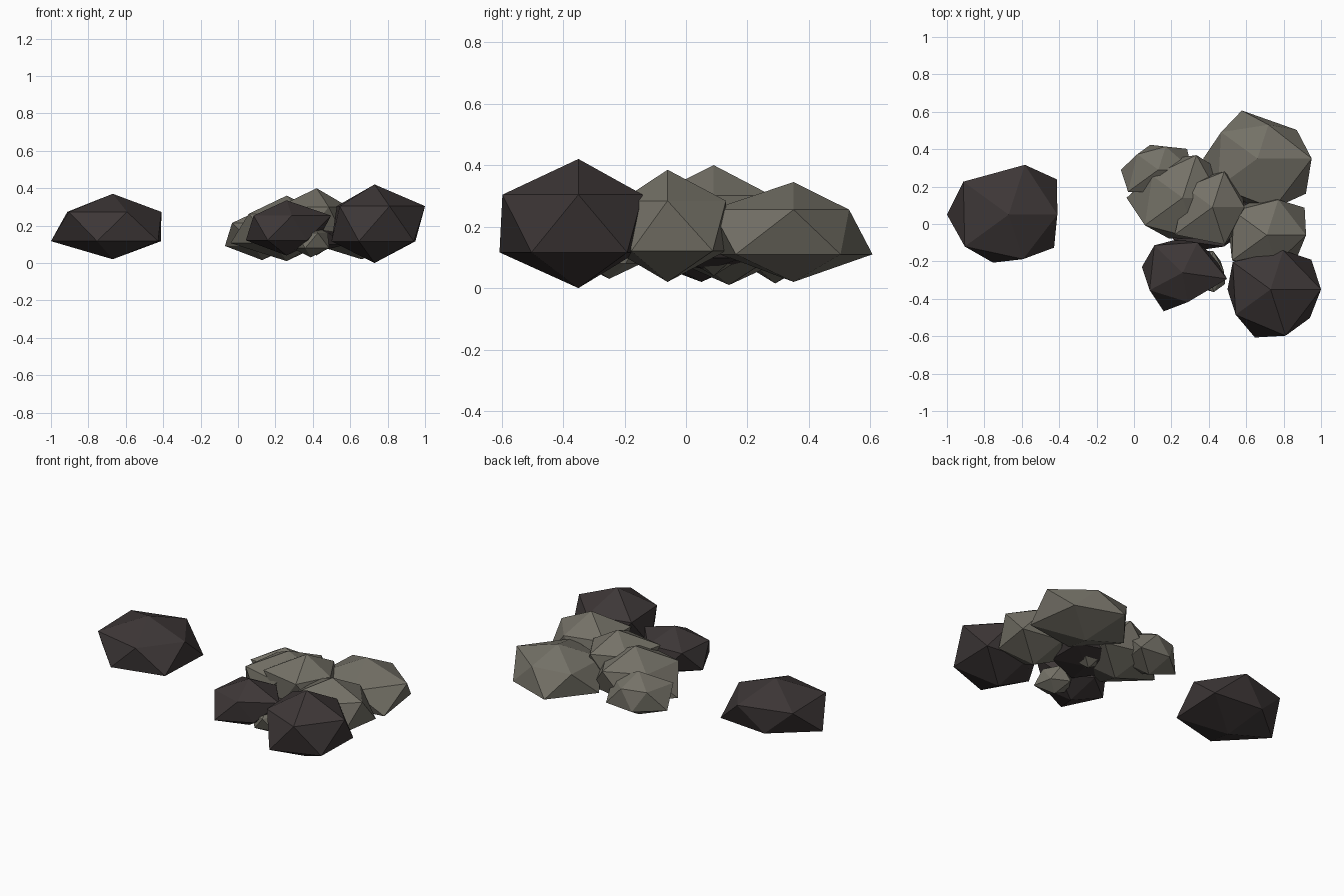
import bpy
import bmesh
from math import atan2, cos, sin, pi, radians

# Remove the default object
default_cube = bpy.data.objects.get("Cube")
if default_cube:
    bpy.data.objects.remove(default_cube, do_unlink=True)


def make_material(name, colour):
    material = bpy.data.materials.new(name)
    material.use_nodes = True
    material.diffuse_color = (*colour, 1)
    shader = material.node_tree.nodes["Principled BSDF"]
    shader.inputs["Base Color"].default_value = (*colour, 1)
    shader.inputs["Roughness"].default_value = 0.9
    return material


dark_stone = make_material("dark_stone", (0.047, 0.038, 0.038))
grey_stone = make_material("grey_stone", (0.175, 0.165, 0.135))


def angle_of(vert):
    return atan2(vert.co.y, vert.co.x) % (2 * pi)


def rock(name, material, centre, low, high, radii, turn=0):
    """Rough twenty-sided boulder. The radii run counter-clockwise from +x,
    alternating between the upper and the lower ring of corners."""
    bm = bmesh.new()
    bmesh.ops.create_icosphere(bm, subdivisions=1, radius=1)
    middle, half = (low + high) / 2, (high - low) / 2
    rings = [v for v in bm.verts if abs(v.co.z) < 0.9]
    upper = sorted((v for v in rings if v.co.z > 0), key=angle_of)
    lower = sorted((v for v in rings if v.co.z < 0), key=angle_of)

    # Begin the lower ring just after the first upper corner
    start = angle_of(upper[0])
    lower.sort(key=lambda v: (angle_of(v) - start) % (2 * pi))
    corners = [v for pair in zip(upper, lower) for v in pair]

    # Push every ring corner out to its own radius
    for index, (vert, radius) in enumerate(zip(corners, radii)):
        angle = index * pi / 5 + radians(turn)
        vert.co.x = radius * cos(angle)
        vert.co.y = radius * sin(angle)

    # Place the corners around the centre and stretch to the given height
    for vert in bm.verts:
        if vert not in rings:
            vert.co.x = vert.co.y = 0
        vert.co.x += centre[0]
        vert.co.y += centre[1]
        vert.co.z = middle + vert.co.z * half
    bmesh.ops.recalc_face_normals(bm, faces=bm.faces)

    mesh = bpy.data.meshes.new(name)
    bm.to_mesh(mesh)
    bm.free()
    mesh.materials.append(material)
    obj = bpy.data.objects.new(name, mesh)
    bpy.context.collection.objects.link(obj)
    return obj


# Dark boulders: one apart from the pile, two at its front, one beneath it
rock("lone_dark_rock", dark_stone, (-.67, .05), .02, .37,
     (.26, .32, .28, .23, .3, .33, .29, .27, .25, .3))
rock("front_left_dark_rock", dark_stone, (.73, -.35), 0, .42,
     (.27, .27, .22, .2, .25, .23, .23, .27, .26, .26))
rock("front_right_dark_rock", dark_stone, (.26, -.26), .04, .335,
     (.24, .19, .18, .18, .21, .22, .2, .23, .16, .15), turn=-8)
rock("buried_dark_rock", dark_stone, (.42, .07), .06, .2,
     (.2, .2, .2, .2, .2, .22, .26, .22, .2, .2))

# Grey boulders heaped against each other
rock("back_grey_rock", grey_stone, (.66, .35), .02, .345,
     (.29, .26, .19, .27, .24, .29, .26, .25, .28, .32))
rock("side_grey_rock", grey_stone, (.71, -.06), .02, .385,
     (.21, .25, .2, .2, .22, .2, .23, .18, .16, .2))
rock("top_grey_rock", grey_stone, (.42, .09), .04, .4,
     (.17, .19, .2, .17, .18, .17, .25, .18, .21, .18))
rock("middle_grey_rock", grey_stone, (.26, .14), .01, .36,
     (.2, .25, .24, .22, .2, .3, .25, .23, .23, .2))
rock("outer_grey_rock", grey_stone, (.13, .29), .015, .29,
     (.18, .19, .13, .14, .14, .2, .2, .13, .13, .15))
rock("small_grey_rock", grey_stone, (.39, -.25), .03, .21,
     (.09, .09, .11, .11, .1, .1, .1, .1, .12, .12))
